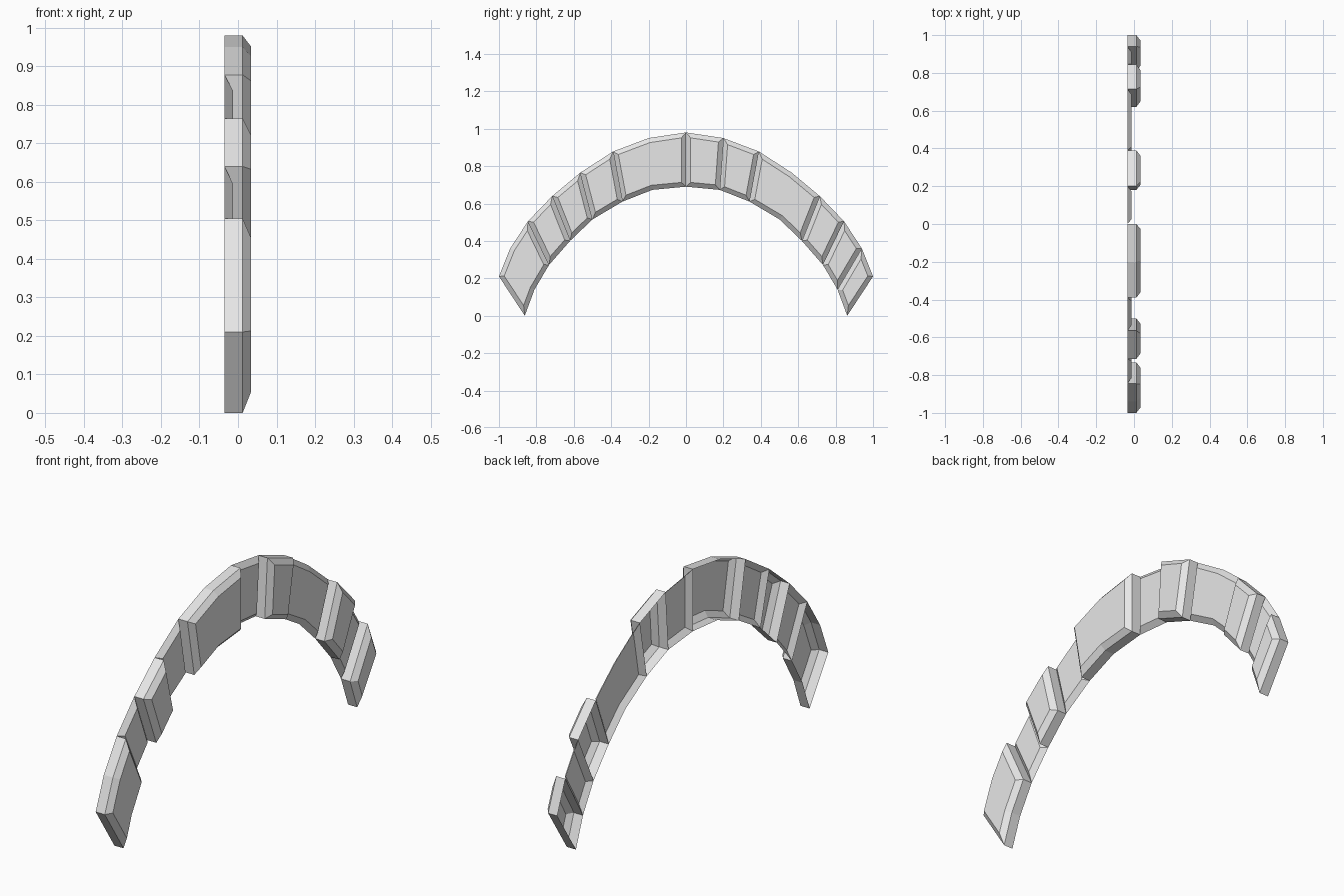
import bpy, bmesh

if "Cube" in bpy.data.objects:
    bpy.data.objects.remove(bpy.data.objects["Cube"])

BASE, RIM, BEVEL, INSET = -0.035, 0.012, 0.022, 0.025

# Half of the arch profile (y, z), from crown to foot; mirrored below
outer = [(0, .98), (.2, .95), (.39, .878), (.565, .765), (.715, .64), (.845, .505), (.94, .36), (1, .21)]
inner = [(0, .69), (.18, .673), (.34, .61), (.5, .515), (.62, .4), (.732, .272), (.81, .14), (.862, 0)]


def full(half):
    return [(-y, z) for y, z in reversed(half[1:])] + half


outer, inner = full(outer), full(inner)

grey = bpy.data.materials.new("light grey")
grey.diffuse_color = (0.8, 0.8, 0.8, 1)
grey.use_nodes = True
grey.node_tree.nodes["Principled BSDF"].inputs["Base Color"].default_value = grey.diffuse_color


def block(name, first, last, edge_x):
    """Open-backed bevelled block spanning profile points first..last."""
    bm = bmesh.new()
    rows = [[bm.verts.new((edge_x, *line[i])) for line in (inner, outer)]
            for i in range(first, last + 1)]
    for a, b in zip(rows, rows[1:]):
        bm.faces.new((a[0], b[0], b[1], a[1]))
    bm.normal_update()
    # Chamfered top border
    bmesh.ops.inset_region(bm, faces=bm.faces[:], thickness=INSET,
                           use_boundary=True, use_even_offset=True)
    for v in bm.verts:
        if not any(e.is_boundary for e in v.link_edges):
            v.co.x = edge_x + BEVEL
    # Side walls down to the base plane
    if edge_x > BASE:
        rim = [e for e in bm.edges if e.is_boundary]
        new = bmesh.ops.extrude_edge_only(bm, edges=rim)["geom"]
        for v in new:
            if isinstance(v, bmesh.types.BMVert):
                v.co.x = BASE
    bmesh.ops.recalc_face_normals(bm, faces=bm.faces[:])
    if max(bm.faces, key=lambda f: f.calc_center_median().x).normal.x < 0:
        bmesh.ops.reverse_faces(bm, faces=bm.faces[:])
    mesh = bpy.data.meshes.new(name)
    bm.to_mesh(mesh)
    bm.free()
    mesh.materials.append(grey)
    bpy.context.collection.objects.link(bpy.data.objects.new(name, mesh))


# Raised and sunken blocks alternate along the arch
joints = [0, 2, 3, 4, 5, 7, 8, 9, 11, 12, 13, 14]
for n, (a, b) in enumerate(zip(joints, joints[1:])):
    if n % 2 == 0:
        block(f"raised_block_{n // 2 + 1}", a, b, RIM)
    else:
        block(f"sunken_block_{n // 2 + 1}", a, b, BASE)
